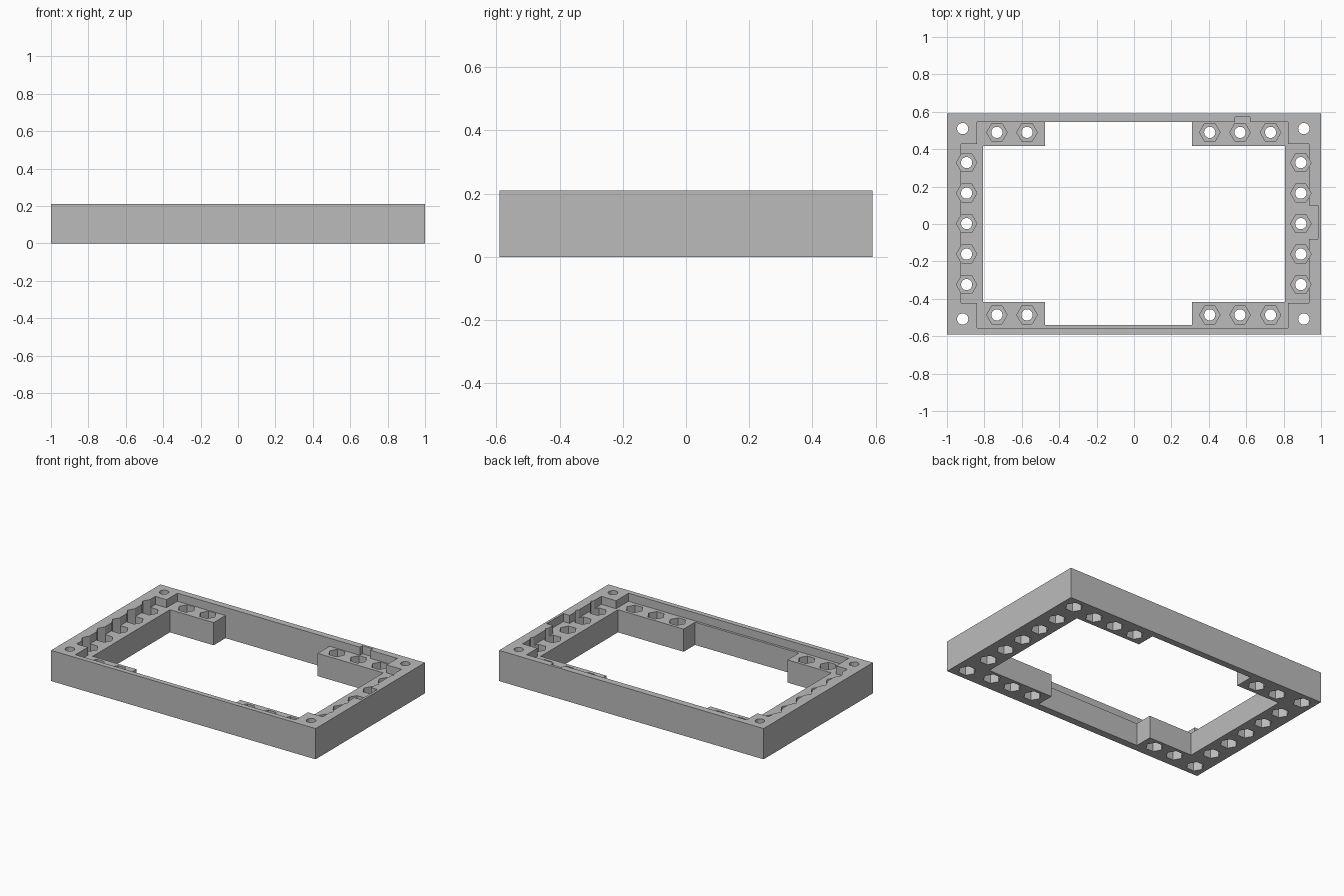
import bpy, bmesh, math

if "Cube" in bpy.data.objects:
    bpy.data.objects.remove(bpy.data.objects["Cube"])

TOP, LEDGE = 0.21, 0.155

grey = bpy.data.materials.new("light_grey")
grey.diffuse_color = (0.5, 0.5, 0.5, 1)
grey.use_nodes = True
grey.node_tree.nodes["Principled BSDF"].inputs["Base Color"].default_value = grey.diffuse_color


def prisms(name, outlines, z0, z1):
    """One object made of upright prisms, one for each 2D outline."""
    bm = bmesh.new()
    for pts in outlines:
        face = bm.faces.new([bm.verts.new((x, y, z0)) for x, y in pts])
        ext = bmesh.ops.extrude_face_region(bm, geom=[face], use_keep_orig=True)
        verts = [g for g in ext["geom"] if isinstance(g, bmesh.types.BMVert)]
        bmesh.ops.translate(bm, verts=verts, vec=(0, 0, z1 - z0))
    bmesh.ops.recalc_face_normals(bm, faces=bm.faces)
    me = bpy.data.meshes.new(name)
    bm.to_mesh(me)
    bm.free()
    me.materials.append(grey)
    ob = bpy.data.objects.new(name, me)
    bpy.context.collection.objects.link(ob)
    return ob


def ring(c, r, n):
    return [(c[0] + r * math.cos(2 * math.pi * i / n),
             c[1] + r * math.sin(2 * math.pi * i / n)) for i in range(n)]


def cut(target, cutter):
    mod = target.modifiers.new("cut", 'BOOLEAN')
    mod.operation, mod.solver, mod.object = 'DIFFERENCE', 'EXACT', cutter
    bpy.context.view_layer.objects.active = target
    bpy.ops.object.modifier_apply(modifier=mod.name)
    bpy.data.objects.remove(cutter)


# Outer block
frame = prisms("frame", [[(-1, -.59), (1, -.59), (1, .59), (-1, .59)]], 0, TOP)

# Recess above the ledge, with side and back notches
recess = [(-.84, -.556), (.824, -.556), (.824, -.422), (.936, -.422),
          (.936, -.08), (.984, -.08), (.984, .10), (.936, .10),
          (.936, .428), (.824, .428), (.824, .545), (.62, .545),
          (.62, .572), (.54, .572), (.54, .545), (-.84, .545),
          (-.84, .428), (-.925, .428), (-.925, -.422), (-.84, -.422)]
cut(frame, prisms("recess_cutter", [recess], LEDGE, 0.4))

# Through opening, wider in the middle
opening = [(-.807, -.417), (-.476, -.417), (-.476, -.54), (.31, -.54),
           (.31, -.417), (.807, -.417), (.807, .417), (.31, .417),
           (.31, .545), (-.476, .545), (-.476, .417), (-.807, .417)]
cut(frame, prisms("opening_cutter", [opening], -0.1, 0.4))

# Screw positions on the ledge and in the corner pads
ledge_holes = [(x, y) for x in (-.733, -.572, .405, .567, .73)
               for y in (-.486, .49)]
ledge_holes += [(x, .163 * k + .002) for x in (-.895, .892) for k in range(-2, 3)]
corner_holes = [(x, y) for x in (-.916, .908) for y in (-.508, .51)]
every_hole = ledge_holes + corner_holes

# Nut pockets from above, nut pockets from below, round shafts
cut(frame, prisms("top_nut_cutter", [ring(c, .055, 6) for c in ledge_holes], 0.105, 0.4))
cut(frame, prisms("bottom_nut_cutter", [ring(c, .055, 6) for c in every_hole], -0.1, 0.06))
cut(frame, prisms("shaft_cutter", [ring(c, .03, 24) for c in every_hole], -0.1, 0.4))
